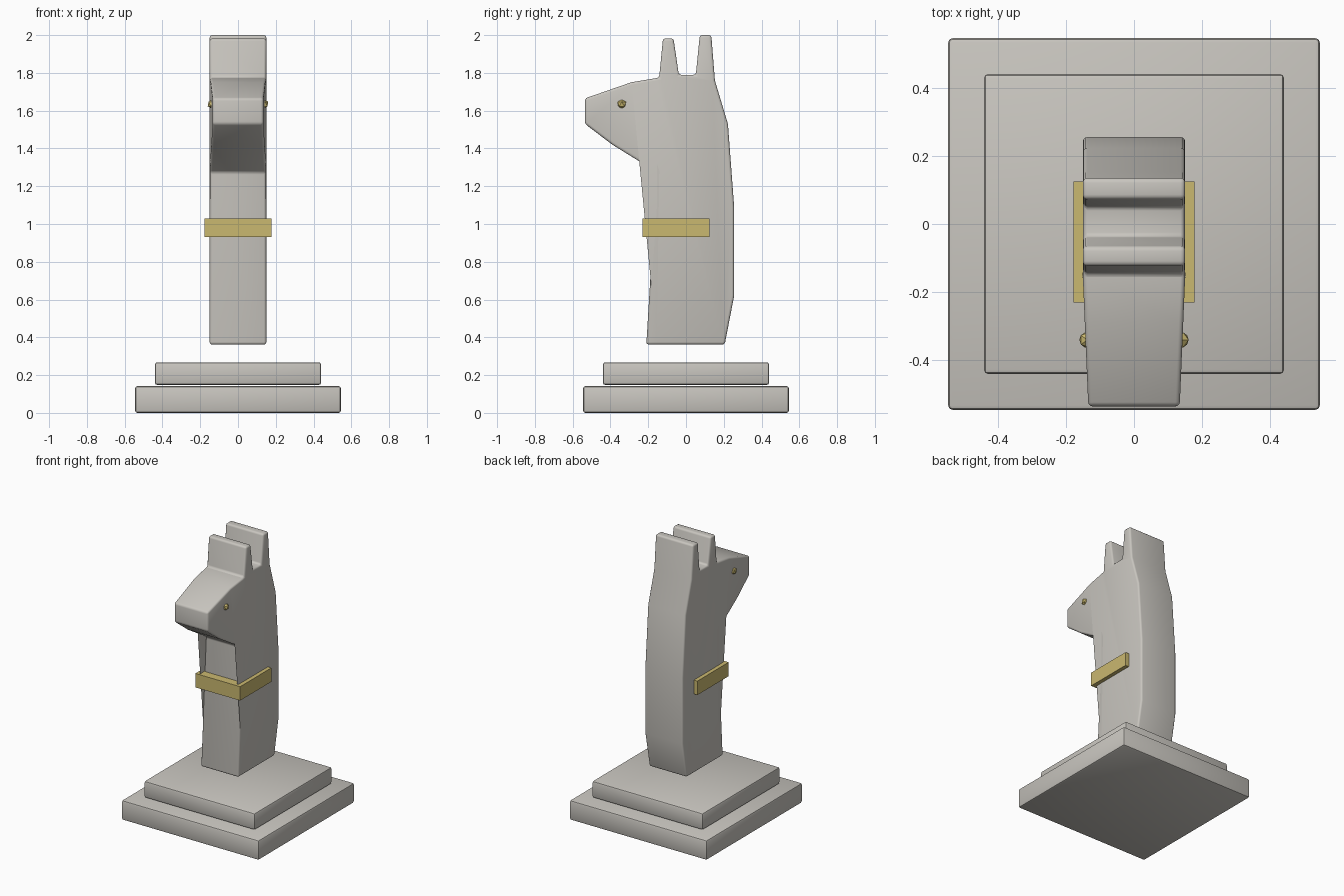
import bpy, bmesh, math
from mathutils import Matrix

old = bpy.data.objects.get("Cube")
if old:
    bpy.data.objects.remove(old, do_unlink=True)


def material(name, colour):
    mat = bpy.data.materials.new(name)
    mat.use_nodes = True
    mat.diffuse_color = colour
    mat.node_tree.nodes["Principled BSDF"].inputs["Base Color"].default_value = colour
    return mat


stone = material("warm grey stone", (0.58, 0.56, 0.52, 1))
gold = material("pale gold", (0.59, 0.48, 0.16, 1))


def finish(name, bm, mat, bevel=0, segments=2):
    bmesh.ops.recalc_face_normals(bm, faces=bm.faces)
    mesh = bpy.data.meshes.new(name)
    bm.to_mesh(mesh)
    bm.free()
    obj = bpy.data.objects.new(name, mesh)
    bpy.context.collection.objects.link(obj)
    mesh.materials.append(mat)
    if bevel:
        mod = obj.modifiers.new("soft edges", "BEVEL")
        mod.width = bevel
        mod.segments = segments
        mod.limit_method = "ANGLE"
        mod.angle_limit = math.radians(30)
        bpy.ops.object.select_all(action="DESELECT")
        obj.select_set(True)
        bpy.context.view_layer.objects.active = obj
        bpy.ops.object.modifier_apply(modifier=mod.name)
        bpy.ops.object.shade_smooth_by_angle(angle=math.radians(35))
    return obj


def box(name, half_x, y0, y1, z0, z1, mat, bevel=0):
    bm = bmesh.new()
    place = Matrix.Translation((0, (y0 + y1) / 2, (z0 + z1) / 2))
    size = Matrix.Diagonal((2 * half_x, y1 - y0, z1 - z0, 1))
    bmesh.ops.create_cube(bm, size=1, matrix=place @ size)
    return finish(name, bm, mat, bevel)


# Stepped plinth
box("lower_plinth", 0.545, -0.545, 0.545, 0, 0.142, stone, 0.013)
box("upper_plinth", 0.44, -0.44, 0.44, 0.148, 0.268, stone, 0.013)

# Neck, head and ears as one side profile (y, z)
profile = [
    (-0.21, 0.362), (0.205, 0.362), (0.255, 0.62), (0.255, 1.09),
    (0.222, 1.53), (0.153, 1.76), (0.134, 2.0), (0.073, 2.0),
    (0.052, 1.79), (-0.038, 1.79), (-0.066, 1.982), (-0.122, 1.982),
    (-0.142, 1.775), (-0.29, 1.75), (-0.535, 1.665), (-0.535, 1.53),
    (-0.39, 1.42), (-0.155, 1.275),
]
HALF, MUZZLE_START = 0.15, -0.155
bm = bmesh.new()
side = bm.faces.new([bm.verts.new((-HALF, y, z)) for y, z in profile])
grown = bmesh.ops.extrude_face_region(bm, geom=[side])["geom"]
bmesh.ops.translate(bm, vec=(2 * HALF, 0, 0),
                    verts=[v for v in grown if isinstance(v, bmesh.types.BMVert)])

# Split at the jaw so the muzzle can taper with flat sides
bmesh.ops.bisect_plane(bm, geom=bm.verts[:] + bm.edges[:] + bm.faces[:],
                       plane_co=(0, MUZZLE_START, 0), plane_no=(0, 1, 0))
for v in bm.verts:
    if v.co.z > 1.25 and v.co.y < MUZZLE_START:
        v.co.x *= 1 - 0.28 * (MUZZLE_START - v.co.y)
finish("head_and_neck", bm, stone, 0.026, 3)

# Collar
box("collar", 0.178, -0.23, 0.125, 0.93, 1.03, gold)

# Eyes
for label, sign in (("left", 1), ("right", -1)):
    bm = bmesh.new()
    bmesh.ops.create_icosphere(bm, subdivisions=1, radius=0.026,
                               matrix=Matrix.Translation((sign * 0.137, -0.34, 1.635)))
    finish(label + "_eye", bm, gold)
